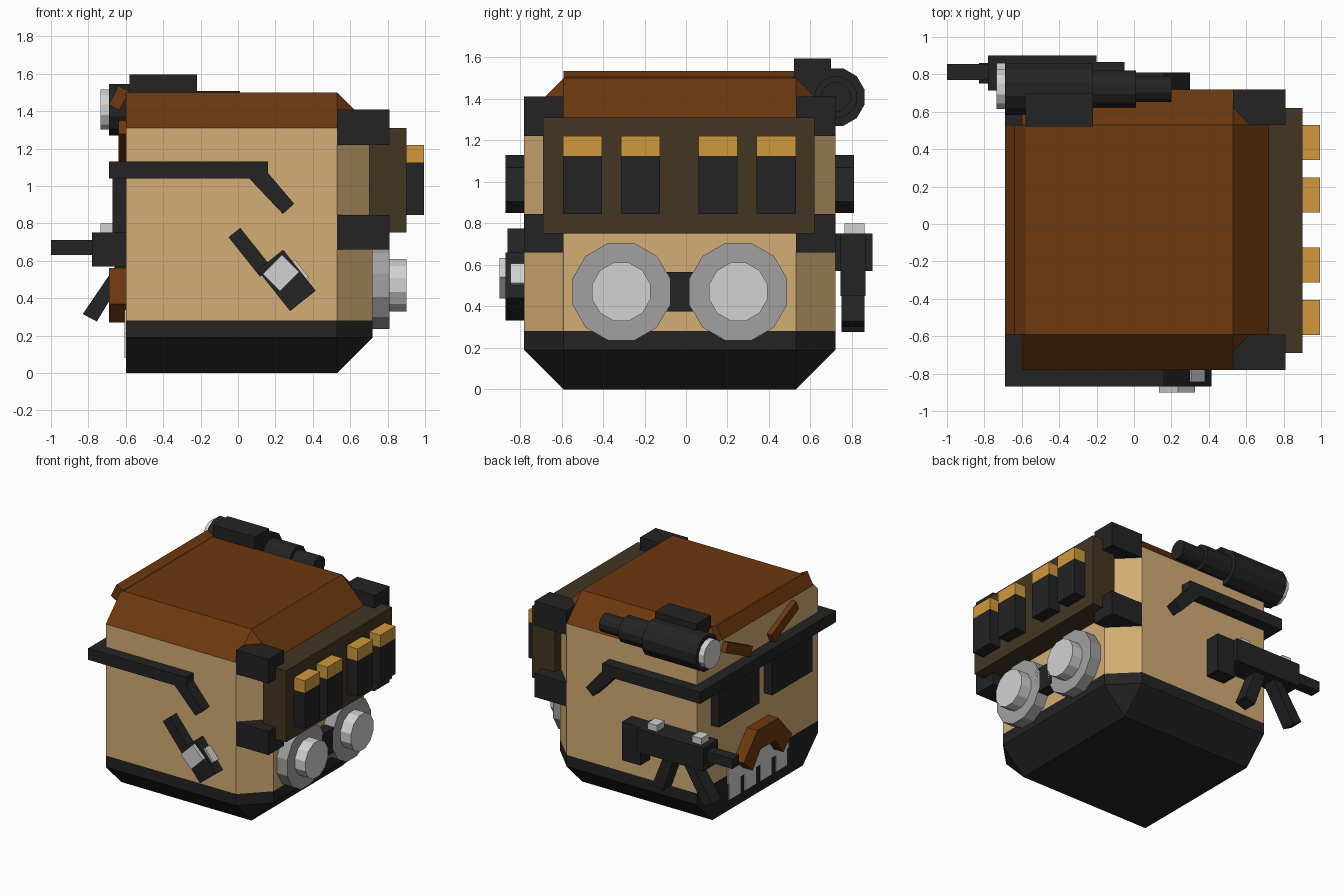
import bpy, bmesh, math

if "Cube" in bpy.data.objects:
    bpy.data.objects.remove(bpy.data.objects["Cube"])

def material(name, rgb):
    m = bpy.data.materials.new(name)
    lin = [((c / 255 + 0.055) / 1.055) ** 2.4 if c > 10 else c / 255 / 12.92 for c in rgb]
    m.diffuse_color = (*lin, 1)
    m.use_nodes = True
    m.node_tree.nodes["Principled BSDF"].inputs["Base Color"].default_value = m.diffuse_color
    return m

TAN = material("tan skin", (211, 173, 117))
BROWN = material("brown hair", (108, 56, 15))
BLACK = material("black", (35, 35, 35))
OLIVE = material("olive brown", (67, 54, 34))
GOLD = material("gold", (208, 153, 61))
LIGHT = material("light grey", (210, 210, 210))
GREY = material("mid grey", (161, 161, 161))

def finish(name, bm, *mats):
    bmesh.ops.recalc_face_normals(bm, faces=bm.faces)
    me = bpy.data.meshes.new(name)
    bm.to_mesh(me)
    bm.free()
    for m in mats:
        me.materials.append(m)
    ob = bpy.data.objects.new(name, me)
    bpy.context.collection.objects.link(ob)
    return ob

def prism(name, pts, axis, lo, hi, mat):
    """Extrude a flat outline: axis 'x' takes (y, z) points, axis 'y' takes (x, z)."""
    bm = bmesh.new()
    place = (lambda p, t: (t, p[0], p[1])) if axis == 'x' else (lambda p, t: (p[0], t, p[1]))
    a = [bm.verts.new(place(p, lo)) for p in pts]
    b = [bm.verts.new(place(p, hi)) for p in pts]
    n = len(pts)
    bm.faces.new(a)
    bm.faces.new(b[::-1])
    for i in range(n):
        bm.faces.new((a[i], b[i], b[(i + 1) % n], a[(i + 1) % n]))
    return finish(name, bm, mat)

def box(name, x, y, z, mat):
    pts = [(x[0], z[0]), (x[1], z[0]), (x[1], z[1]), (x[0], z[1])]
    return prism(name, pts, 'y', y[0], y[1], mat)

def rect(cx, cz, length, width, deg):
    c, s = math.cos(math.radians(deg)), math.sin(math.radians(deg))
    return [(cx + u * length / 2 * c - v * width / 2 * s,
             cz + u * length / 2 * s + v * width / 2 * c)
            for u, v in ((-1, -1), (1, -1), (1, 1), (-1, 1))]

def disc(name, cy, cz, r, x0, x1, mat, n=12):
    k = r / math.cos(math.pi / n)          # r is the distance to the flats
    pts = [(cy + k * math.cos((i + .5) * math.tau / n),
            cz + k * math.sin((i + .5) * math.tau / n)) for i in range(n)]
    return prism(name, pts, 'x', x0, x1, mat)

MID = -0.03                                # mirror plane of the figure in y

# Chamfered body: flat on the face side (-x), coloured by height
bm = bmesh.new()
bmesh.ops.create_cube(bm, size=1)
for v in bm.verts:
    v.co = (0.06 + v.co.x * 1.32, MID + v.co.y * 1.5, 0.75 + v.co.z * 1.5)
edges = [e for e in bm.edges if max(v.co.x for v in e.verts) > 0]
bmesh.ops.bevel(bm, geom=edges, offset=0.19, segments=1, affect='EDGES')
bmesh.ops.bisect_plane(bm, geom=bm.verts[:] + bm.edges[:] + bm.faces[:],
                       plane_co=(0, 0, 0.28), plane_no=(0, 0, 1))
bm.normal_update()
for f in bm.faces:
    z = f.calc_center_median().z
    if z < 0.28:
        f.material_index = 2
    elif z > 1.32 and f.normal.x > -0.9:
        f.material_index = 1
finish("body", bm, TAN, BROWN, BLACK)

# Fringe of hair over the face
prism("hair_fringe", [(-.64, 1.535), (-.58, 1.505), (-.635, 1.405), (-.69, 1.435)],
      'y', -.59, .53, BROWN)

# Face details, mirrored about the middle
for s, side in ((1, "left"), (-1, "right")):
    prism("eyebrow_" + side, rect(MID + s * .285, 1.24, .34, .08, s * 26), 'x', -.64, -.595, BROWN)
    ys = sorted((MID + s * .08, MID + s * .58))
    box("glasses_lens_" + side, (-.67, -.595), ys, (.75, 1.05), BLACK)
    ys = sorted((MID + s * .75, MID + s * .84))
    prism("glasses_arm_" + side,
          [(-.69, 1.13), (.16, 1.13), (.16, 1.07), (.30, .905), (.24, .85), (.06, 1.04), (-.69, 1.04)],
          'y', ys[0], ys[1], BLACK)
box("glasses_bar", (-.69, -.595), (MID - .75, MID + .75), (1.04, 1.13), BLACK)

half = [(.13, .56), (.30, .37), (.19, .27), (.09, .40)]
prism("moustache", [(MID + y, z) for y, z in half] + [(MID - y, z) for y, z in half[::-1]],
      'x', -.69, -.595, BROWN)

# Teeth as thin plates
box("teeth_row", (-.607, -.598), (MID - .38, MID + .38), (.21, .34), LIGHT)
for i in range(4):
    y = MID - .29 + i * .193
    box(f"tooth_{i}", (-.607, -.598), (y - .07, y + .07), (.08, .21), LIGHT)

# Ammunition panel with four magazines on the back
box("back_panel", (.70, .90), (-.69, .62), (.75, 1.31), OLIVE)
for i, off in enumerate((-.47, -.19, .185, .465)):
    y = MID + off
    box(f"magazine_{i}", (.88, .995), (y - .094, y + .094), (.845, 1.125), BLACK)
    box(f"magazine_tip_{i}", (.88, .995), (y - .094, y + .094), (1.125, 1.22), GOLD)

# Corner brackets and round canisters
for s, side in ((1, "left"), (-1, "right")):
    ys = sorted((MID + s * .56, MID + s * .75))
    box("upper_bracket_" + side, (.53, .81), ys, (1.22, 1.41), BLACK)
    box("lower_bracket_" + side, (.53, .81), ys, (.66, .845), BLACK)
    disc("canister_rim_" + side, MID + s * .282, .47, .235, .70, .81, GREY)
    disc("canister_" + side, MID + s * .282, .47, .14, .70, .90, LIGHT)
box("canister_link", (.70, .81), (-.12, .06), (.375, .565), BLACK)

# Scope on the left upper edge
for name, r, x0, x1, mat in (("scope_lens", .107, -.735, -.69, LIGHT),
                             ("scope_barrel", .138, -.69, -.22, BLACK),
                             ("scope_middle", .10, -.23, .01, BLACK),
                             ("scope_eyepiece", .07, 0, .20, BLACK)):
    disc(name, .722, 1.408, r, x0, x1, mat)
box("scope_mount", (-.58, -.22), (.52, .70), (1.40, 1.595), BLACK)

# Rifle on the left side
box("rifle_body", (-.78, -.20), (.715, .90), (.57, .75), BLACK)
box("rifle_barrel", (-1, -.77), (.77, .855), (.63, .71), BLACK)
box("rifle_stock", (-.21, -.05), (.745, .865), (.45, .75), BLACK)
prism("rifle_magazine", [(-.83, .315), (-.755, .275), (-.57, .58), (-.65, .58)],
      'y', .75, .86, BLACK)
prism("rifle_grip", [(-.40, .30), (-.31, .33), (-.41, .58), (-.50, .58)], 'y', .75, .86, BLACK)
for i, x in enumerate((-.695, -.31)):
    box(f"rifle_sight_{i}", (x - .04, x + .04), (.765, .86), (.74, .80), LIGHT)

# Radio on the right side
prism("radio_body", rect(.26, .495, .28, .175, -51.5), 'y', -.87, -.77, BLACK)
prism("radio_antenna", rect(.065, .645, .27, .08, -51.5), 'y', -.86, -.77, BLACK)
prism("radio_screen", rect(.23, .535, .13, .145, -45), 'y', -.90, -.80, LIGHT)
prism("radio_button", rect(.33, .55, .12, .03, -51.5), 'y', -.845, -.77, LIGHT)
